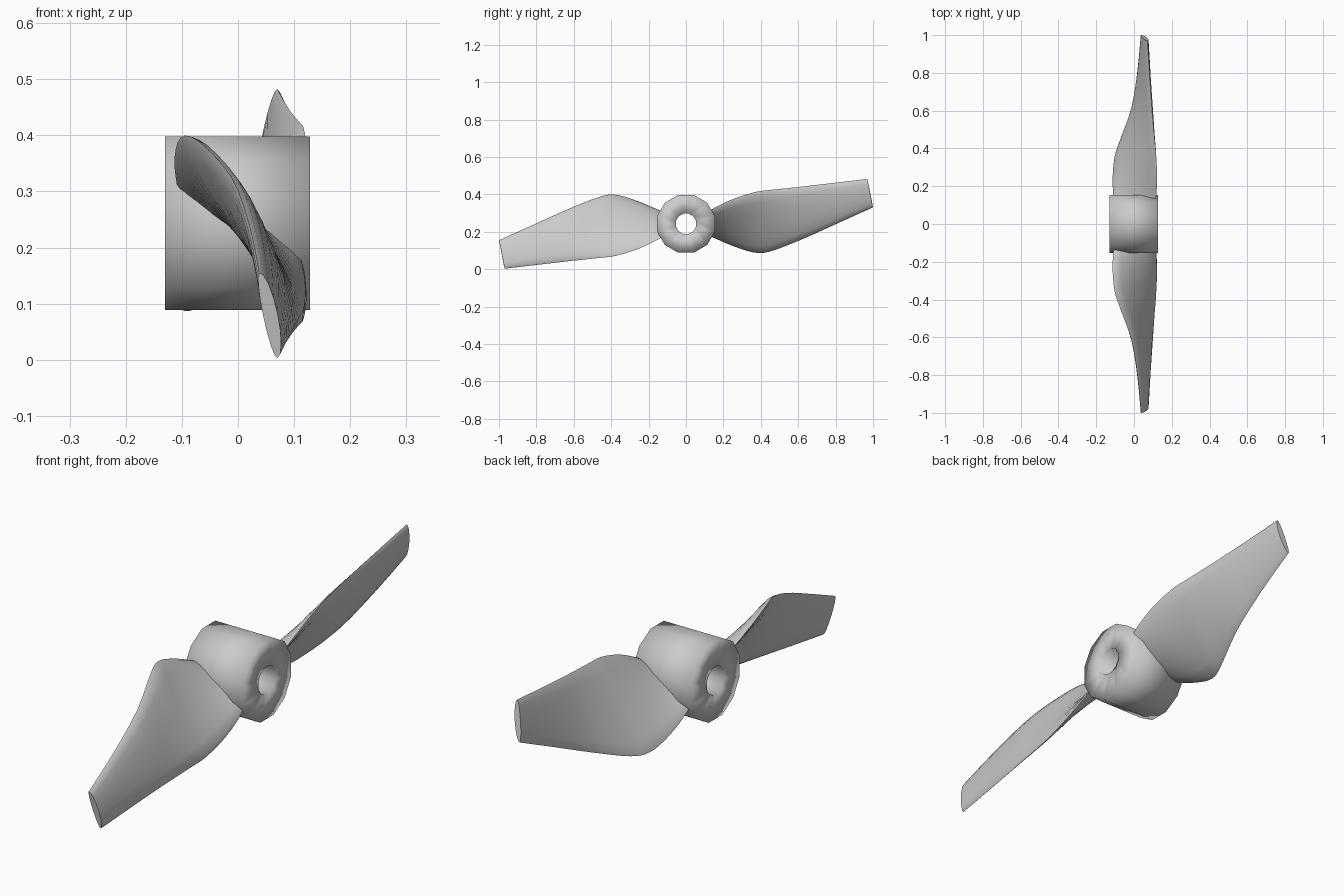
import bpy, bmesh, math
from mathutils import Vector

if "Cube" in bpy.data.objects:
    bpy.data.objects.remove(bpy.data.objects["Cube"])

CZ = 0.243  # height of the propeller axis


def make_object(name, bm, sharp=None):
    bmesh.ops.recalc_face_normals(bm, faces=bm.faces)
    me = bpy.data.meshes.new(name)
    bm.to_mesh(me)
    bm.free()
    ob = bpy.data.objects.new(name, me)
    bpy.context.collection.objects.link(ob)
    for p in me.polygons:
        p.use_smooth = True
    if sharp:
        bpy.ops.object.select_all(action='DESELECT')
        bpy.context.view_layer.objects.active = ob
        ob.select_set(True)
        bpy.ops.object.shade_smooth_by_angle(angle=math.radians(sharp))
    return ob


def bridge(bm, a, b):
    n = len(a)
    for i in range(n):
        bm.faces.new((a[i], a[(i + 1) % n], b[(i + 1) % n], b[i]))


# Hub: twelve-sided softly shaded ring along x
bm = bmesh.new()
rings = []
for x, r in [(-0.13, 0.16), (0.128, 0.16), (0.128, 0.056), (-0.13, 0.056)]:
    ring = []
    for i in range(12):
        a = math.radians(30 * i + 15)
        ring.append(bm.verts.new((x, r * math.cos(a), CZ + r * math.sin(a))))
    rings.append(ring)
for i in range(4):
    bridge(bm, rings[i], rings[(i + 1) % 4])
make_object("hub", bm)

# Blade stations: lower edge (x, y, z), upper edge (x, y, z), thickness
STATIONS = [
    ((-0.10, 0.08, 0.205), (0.105, 0.08, 0.285), 0.03),
    ((-0.110, 0.15, 0.168), (0.118, 0.15, 0.327), 0.035),
    ((-0.113, 0.25, 0.125), (0.122, 0.25, 0.375), 0.04),
    ((-0.102, 0.36, 0.090), (0.117, 0.37, 0.413), 0.042),
    ((-0.072, 0.45, 0.095), (0.108, 0.46, 0.425), 0.042),
    ((-0.012, 0.62, 0.160), (0.094, 0.62, 0.442), 0.040),
    ((0.020, 0.81, 0.245), (0.081, 0.80, 0.463), 0.034),
    ((0.038, 1.00, 0.331), (0.070, 0.97, 0.483), 0.026),
]
STEPS, HALF = 3, 8


def spline(k, i, t):
    n = len(STATIONS) - 1
    p = [STATIONS[min(max(j, 0), n)][k] for j in (i - 1, i, i + 1, i + 2)]
    p = [Vector(q) if k < 2 else q for q in p]
    return 0.5 * (2 * p[1] + (p[2] - p[0]) * t
                  + (2 * p[0] - 5 * p[1] + 4 * p[2] - p[3]) * t * t
                  + (3 * p[1] - p[0] - 3 * p[2] + p[3]) * t ** 3)


# Blades: twisted lens sections, second one turned half round the axis
def blade(name, side):
    bm = bmesh.new()
    prev = None
    count = (len(STATIONS) - 1) * STEPS
    for s in range(count + 1):
        i = min(s // STEPS, len(STATIONS) - 2)
        t = s / STEPS - i
        lo, up, th = (spline(k, i, t) for k in range(3))
        d = up - lo
        nrm = Vector((d.z, 0, -d.x)).normalized()
        loop = []
        for j in range(2 * HALF):
            a = math.pi * j / HALF
            h = math.sin(a)
            p = lo + d * (0.5 - 0.5 * math.cos(a)) + nrm * th * h * (0.65 if h > 0 else 0.35)
            loop.append(bm.verts.new((p.x, side * p.y, CZ + side * (p.z - CZ))))
        if prev:
            bridge(bm, prev, loop)
        if s in (0, count):
            bm.faces.new(loop)
        prev = loop
    make_object(name, bm, 60)


blade("blade_right", 1)
blade("blade_left", -1)
